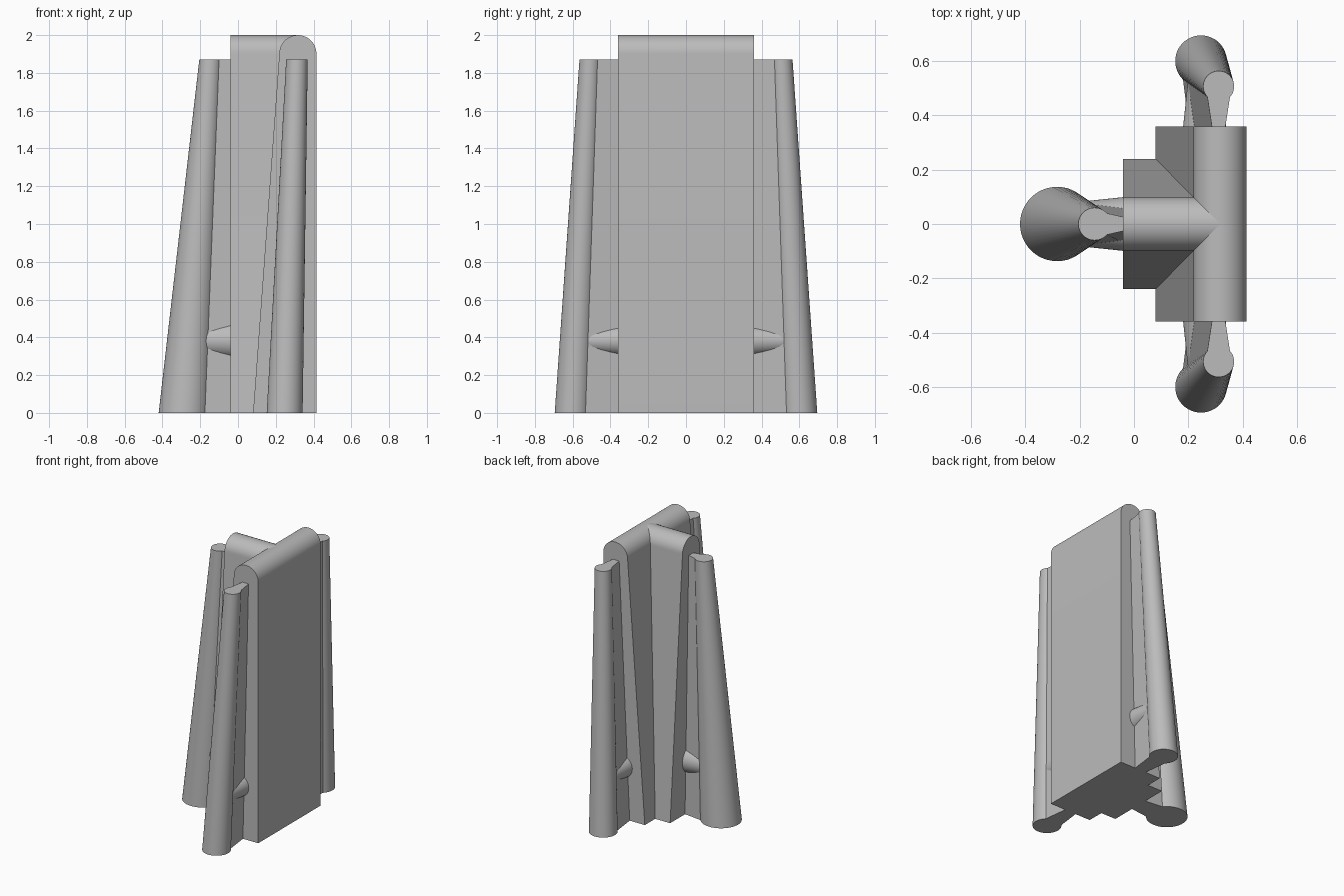
import bpy
import math
from mathutils import Vector

cube = bpy.data.objects.get("Cube")
if cube:
    bpy.data.objects.remove(cube, do_unlink=True)

grey = bpy.data.materials.new("plain_grey")
grey.use_nodes = True
colour = (0.5, 0.5, 0.5, 1)
grey.diffuse_color = colour
grey.node_tree.nodes["Principled BSDF"].inputs["Base Color"].default_value = colour


def loft(name, start, end):
    """Solid between two matching rings of points."""
    n = len(start)
    faces = [(i, (i + 1) % n, n + (i + 1) % n, n + i) for i in range(n)]
    faces += [tuple(reversed(range(n))), tuple(range(n, 2 * n))]
    mesh = bpy.data.meshes.new(name)
    mesh.from_pydata(list(start) + list(end), [], faces)
    mesh.materials.append(grey)
    obj = bpy.data.objects.new(name, mesh)
    bpy.context.collection.objects.link(obj)
    bpy.ops.object.select_all(action="DESELECT")
    obj.select_set(True)
    bpy.context.view_layer.objects.active = obj
    # consistent outward normals
    bpy.ops.object.mode_set(mode="EDIT")
    bpy.ops.mesh.select_all(action="SELECT")
    bpy.ops.mesh.normals_make_consistent(inside=False)
    bpy.ops.object.mode_set(mode="OBJECT")
    bpy.ops.object.shade_smooth_by_angle(angle=math.radians(30))
    return obj


def circle(centre, radius, u, v, sides=48):
    steps = [math.tau * i / sides for i in range(sides)]
    return [centre + radius * (math.cos(a) * u + math.sin(a) * v) for a in steps]


def wall_profile(centre, radius, low, high):
    """Round-topped wall outline as (across, z) pairs."""
    arc = [math.pi * i / 24 for i in range(25)]
    top = [(centre + radius * math.cos(a), 2 - radius + radius * math.sin(a)) for a in arc]
    return [(high, 0)] + top + [(low, 0)]


X, Y, Z = Vector((1, 0, 0)), Vector((0, 1, 0)), Vector((0, 0, 1))

# Two round-topped walls forming a T
main = wall_profile(0.317, 0.098, 0.08, 0.415)
loft("main_wall", [(a, -0.36, z) for a, z in main], [(a, 0.36, z) for a, z in main])
rear = wall_profile(0, 0.098, -0.24, 0.24)
loft("cross_wall", [(-0.04, a, z) for a, z in rear], [(0.315, a, z) for a, z in rear])


def wing(name, out, side, wall, base, top, peg):
    """Leaning post, thin web and peg. base and top give the post's distance
    outward, sideways shift, radius, web start and web half-width at the wall."""
    posts, webs = [], []
    for (dist, shift, radius, joint, thin), z in ((base, 0), (top, 1.87)):
        centre = out * dist + side * shift + Z * z
        posts.append(circle(centre, radius, out, side))
        wide = math.sqrt(radius ** 2 - (dist - joint) ** 2)
        outline = [(dist, wide), (joint, wide), (wall, thin), (wall - 0.04, thin)]
        outline += [(d, -w) for d, w in reversed(outline)]
        webs.append([out * d + side * (shift + w) + Z * z for d, w in outline])
    loft(name + "_post", *posts)
    loft(name + "_web", *webs)
    # Tapered peg running from the wall into the post
    inner, outer, reach = peg
    shift = base[1] + (top[1] - base[1]) * 0.2
    axis = side * shift + Z * 0.382
    loft(name + "_peg", circle(axis + out * (wall - 0.02), inner, side, Z),
         circle(axis + out * reach, outer, side, Z))


wing("rear_arm", -X, Y, 0.04, (0.283, 0, 0.137, 0.175, 0.068),
     (0.145, 0, 0.06, 0.1, 0.026), (0.101, 0.083, 0.19))
for name, out in (("left_arm", Y), ("right_arm", -Y)):
    wing(name, out, X, 0.36, (0.6, 0.247, 0.095, 0.532, 0.045),
         (0.507, 0.312, 0.057, 0.468, 0.025), (0.081, 0.06, 0.54))
